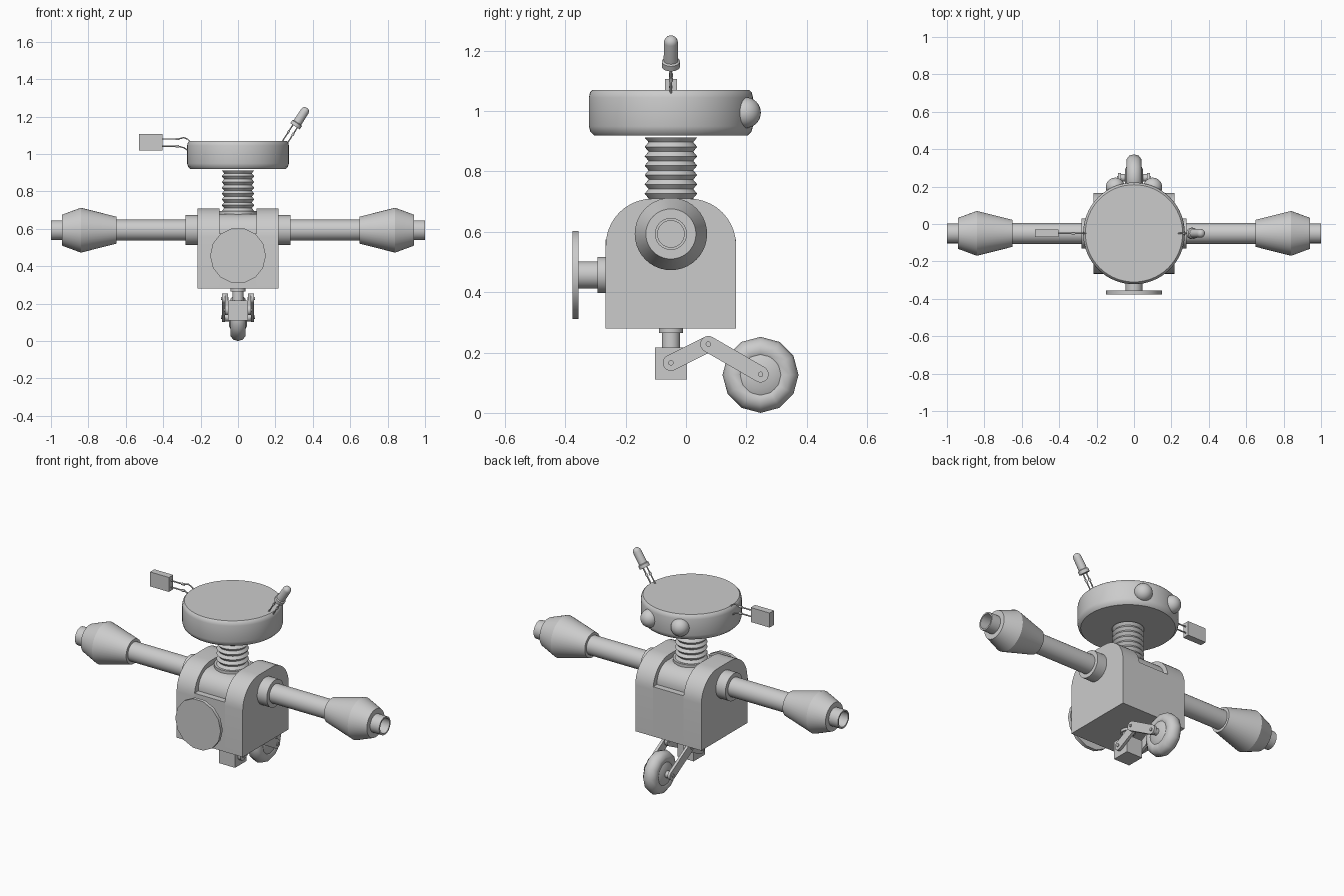
import bpy, bmesh
from math import sin, cos, pi, radians, sqrt
from mathutils import Vector

if "Cube" in bpy.data.objects:
    bpy.data.objects.remove(bpy.data.objects["Cube"])

CY = -0.05  # y of the robot's main axis


def finish(name, bm, angle=35):
    bmesh.ops.remove_doubles(bm, verts=bm.verts, dist=1e-5)
    bmesh.ops.recalc_face_normals(bm, faces=bm.faces)
    me = bpy.data.meshes.new(name)
    bm.to_mesh(me)
    bm.free()
    ob = bpy.data.objects.new(name, me)
    bpy.context.collection.objects.link(ob)
    bpy.ops.object.select_all(action='DESELECT')
    ob.select_set(True)
    bpy.context.view_layer.objects.active = ob
    if angle:
        bpy.ops.object.shade_smooth_by_angle(angle=radians(angle))
    return ob


def lathe(name, profile, origin, axis=(0, 0, 1), n=40, angle=35):
    """Revolve (radius, height) points around an axis."""
    q = Vector((0, 0, 1)).rotation_difference(Vector(axis))
    bm = bmesh.new()
    rings = []
    for r, h in profile:
        rings.append([bm.verts.new(Vector(origin) + q @ Vector(
            (r * cos(2 * pi * i / n), r * sin(2 * pi * i / n), h))) for i in range(n)])
    for a, b in zip(rings, rings[1:]):
        for i in range(n):
            bm.faces.new((a[i], a[(i + 1) % n], b[(i + 1) % n], b[i]))
    if profile[0] != profile[-1]:
        bm.faces.new(rings[0])
        bm.faces.new(rings[-1])
    return finish(name, bm, angle)


def extrude_x(name, pts, x0, x1, angle=35):
    """Extrude a (y, z) outline from x0 to x1."""
    bm = bmesh.new()
    a, b = ([bm.verts.new((x, y, z)) for y, z in pts] for x in (x0, x1))
    n = len(pts)
    bm.faces.new(a)
    bm.faces.new(b)
    for i in range(n):
        bm.faces.new((a[i], a[(i + 1) % n], b[(i + 1) % n], b[i]))
    return finish(name, bm, angle)


def box(name, centre, size):
    (x, y, z), (sx, sy, sz) = centre, [s / 2 for s in size]
    return extrude_x(name, [(y - sy, z - sz), (y + sy, z - sz), (y + sy, z + sz), (y - sy, z + sz)],
                     x - sx, x + sx, 0)


def wire(name, pts, r=0.004):
    cu = bpy.data.curves.new(name, 'CURVE')
    cu.dimensions = '3D'
    cu.bevel_depth = r
    cu.bevel_resolution = 1
    cu.use_fill_caps = True
    sp = cu.splines.new('POLY')
    sp.points.add(len(pts) - 1)
    for p, (x, z) in zip(sp.points, pts):
        p.co = (x, CY, z, 1)
    ob = bpy.data.objects.new(name, cu)
    bpy.context.collection.objects.link(ob)


# Body: two arched shoulder blocks with a shallower channel between them
def arch(half, top, r, spring):
    pts = [(CY - 0.216, 0.28), (CY + 0.216, 0.28)]
    if half < 0.216:
        pts.append((CY + 0.216, spring))
    right = [(half - r + r * cos(t * pi / 20), top - r + r * sin(t * pi / 20)) for t in range(11)]
    if half < 0.216:
        right.insert(0, (half, spring))
    pts += [(CY + y, z) for y, z in right] + [(CY - y, z) for y, z in reversed(right)]
    if half < 0.216:
        pts.append((CY - 0.216, spring))
    return pts


extrude_x("body_middle", arch(0.18, 0.68, 0.1, 0.575), -0.1, 0.1)
for s, side in ((1, "right"), (-1, "left")):
    extrude_x("body_" + side, arch(0.216, 0.71, 0.155, 0.555), s * 0.1, s * 0.217)

# Neck bellows with collar
bellows = []
for i in range(8):
    bellows += [(0.074, 0.68 + i * 0.031), (0.087, 0.6955 + i * 0.031)]
lathe("neck_bellows", bellows, (0, CY, 0), angle=20)
lathe("neck_collar", [(0.1, 0.66), (0.1, 0.695)], (0, CY, 0))

# Head disc and eyes
lathe("head", [(0.255, 0.92), (0.267, 0.932), (0.272, 0.95), (0.272, 1.045), (0.268, 1.062), (0.26, 1.07)],
      (0, CY, 0), n=64)
for s, side in ((1, "right"), (-1, "left")):
    bm = bmesh.new()
    bmesh.ops.create_uvsphere(bm, u_segments=24, v_segments=16, radius=0.051)
    bmesh.ops.translate(bm, verts=bm.verts, vec=(s * 0.1, 0.197, 0.995))
    finish("eye_" + side, bm)

# Arms: shoulder ring, tube, tapered bulb and hollow tip
for s, side in ((1, "right"), (-1, "left")):
    o, ax = (0, CY, 0.593), (s, 0, 0.00001)
    lathe("shoulder_" + side, [(0.08, 0.2), (0.08, 0.28)], o, ax)
    lathe("arm_" + side, [(0.056, 0.2), (0.056, 0.66)], o, ax)
    lathe("bulb_" + side, [(0.072, 0.65), (0.12, 0.84), (0.083, 0.94)], o, ax, angle=25)
    lathe("tip_" + side, [(0.053, 0.92), (0.053, 1.0), (0.044, 1.0), (0.044, 0.92), (0.053, 0.92)], o, ax)

# Round plate on its stem
o, ax = (0, 0, 0.457), (0, -1, 0)
lathe("plate_collar", [(0.06, 0.25), (0.06, 0.293)], o, ax)
lathe("plate_stem", [(0.045, 0.28), (0.045, 0.36)], o, ax)
lathe("plate", [(0.149, 0.356), (0.149, 0.376)], o, ax, n=14)

# Caster mount below the body
lathe("caster_collar", [(0.04, 0.265), (0.04, 0.285)], (0, CY, 0))
lathe("caster_stem", [(0.03, 0.2), (0.03, 0.27)], (0, CY, 0))
box("caster_block", (0, CY, 0.164), (0.106, 0.107, 0.107))


# Swing links with bolts
def link_outline(p, q, r=0.027):
    p, q = Vector(p), Vector(q)
    d = (q - p).normalized()
    n = Vector((-d.y, d.x))
    out = []
    for c, k in ((q, 1), (p, -1)):
        out += [tuple(c + k * r * (d * sin(i * pi / 10) - n * cos(i * pi / 10))) for i in range(11)]
    return out


A, B, W = (CY, 0.166), (0.074, 0.228), (0.247, 0.128)
for s, side in ((1, "right"), (-1, "left")):
    extrude_x("upper_link_" + side, link_outline(A, B), s * 0.053, s * 0.07)
    extrude_x("lower_link_" + side, link_outline(B, W), s * 0.07, s * 0.086)
    for i, (p, h) in enumerate(((A, 0.075), (B, 0.091), (W, 0.091))):
        lathe(f"bolt_{side}_{i}", [(0.009, 0.05), (0.009, h)], (0, *p), (s, 0, 0.00001), n=12)

# Wheel: low-poly tyre, hub and axle
tyre = [(0.085 + 0.041 * cos(i * pi / 5), 0.043 * sin(i * pi / 5)) for i in range(10)]
wo = (0, 0.247, 0.126)
lathe("tyre", tyre + tyre[:1], wo, (1, 0, 0), n=12, angle=40)
lathe("wheel_hub", [(0.045, -0.048), (0.07, -0.036), (0.07, 0.036), (0.045, 0.048)], wo, (1, 0, 0), n=16)
lathe("axle", [(0.02, -0.072), (0.02, 0.072)], wo, (1, 0, 0), n=16)

# Lamp on two leads, leaning outwards
d = Vector((0.54, 0, 0.84)).normalized()
base = Vector((0.305, CY, 1.148))
dome = [(0.023 * cos(i * pi / 12), 0.095 + 0.023 * sin(i * pi / 12)) for i in range(6)]
lathe("lamp", [(0.03, 0), (0.03, 0.02), (0.024, 0.024)] + dome, base, d, n=24)
perp = Vector((0.84, 0, -0.54))
for k in (-1, 1):
    top = base + perp * 0.014 * k
    low = top - d * 0.11
    wire(f"lamp_lead_{k + 1}", [(top.x, top.z), (low.x, low.z), (low.x - 0.03, low.z - 0.02)])
    mid = top - d * 0.05
    wire(f"lamp_lead_stop_{k + 1}", [(mid.x, mid.z), (mid.x + d.x * 0.015, mid.z + d.z * 0.015)], 0.007)

# Box sensor on two bent leads
box("sensor", (-0.467, CY, 1.063), (0.124, 0.04, 0.086))
wire("sensor_lead_upper", [(-0.41, 1.08), (-0.32, 1.08), (-0.29, 1.088), (-0.27, 1.08), (-0.25, 1.06)])
wire("sensor_lead_lower", [(-0.41, 1.042), (-0.32, 1.042), (-0.29, 1.034), (-0.26, 1.015)])
for i, z in enumerate((1.08, 1.042)):
    wire(f"sensor_lead_stop_{i}", [(-0.335, z), (-0.315, z)], 0.007)
